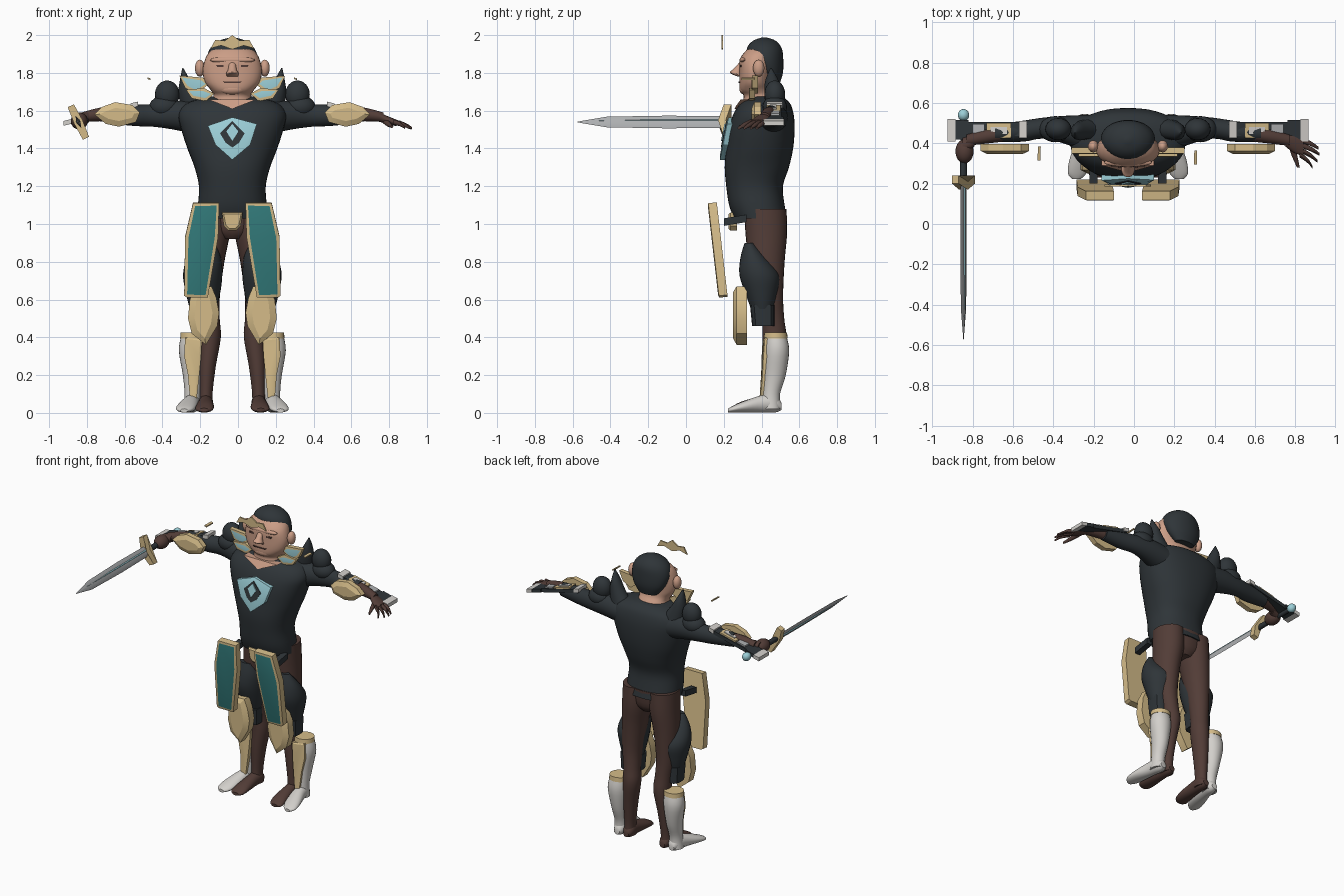
import bpy, bmesh, math
from mathutils import Vector

C = -0.03  # body centre line in x


def mat(name, r, g, b):
    m = bpy.data.materials.new(name)
    m.diffuse_color = (r, g, b, 1)
    return m


BLACK = mat("charcoal", 0.028, 0.035, 0.04)
BROWN = mat("dark_brown", 0.085, 0.046, 0.038)
SKIN = mat("skin", 0.60, 0.34, 0.24)
GOLD = mat("pale_gold", 0.66, 0.50, 0.25)
TEAL = mat("teal", 0.035, 0.21, 0.21)
BLUE = mat("light_blue", 0.33, 0.62, 0.68)
WHITE = mat("off_white", 0.65, 0.63, 0.60)
STEEL = mat("steel", 0.42, 0.43, 0.44)


def finish(name, bm, mats, angle=40):
    bmesh.ops.recalc_face_normals(bm, faces=bm.faces)
    me = bpy.data.meshes.new(name)
    bm.to_mesh(me)
    bm.free()
    ob = bpy.data.objects.new(name, me)
    bpy.context.collection.objects.link(ob)
    for m in mats:
        me.materials.append(m)
    bpy.ops.object.select_all(action='DESELECT')
    ob.select_set(True)
    bpy.context.view_layer.objects.active = ob
    bpy.ops.object.shade_smooth_by_angle(angle=math.radians(angle))
    return ob


def spline(rings, steps):
    out = []
    n = len(rings)
    for i in range(n - 1):
        p = [rings[max(i - 1, 0)], rings[i], rings[i + 1], rings[min(i + 2, n - 1)]]
        for k in range(steps):
            t = k / steps
            out.append([b + 0.5 * t * (c - a + t * (2 * a - 5 * b + 4 * c - d + t * (3 * (b - c) + d - a)))
                        for a, b, c, d in zip(*p)])
    return out + [list(rings[-1])]


def loft(name, rings, m, axis='z', s=1, cx=C, segs=24, steps=4, power=2.0):
    """Rings are (centre a, centre b, position on axis, radius a, radius b)."""
    bm = bmesh.new()
    loops = []
    for a, b, t, ra, rb in spline(rings, steps):
        loop = []
        for i in range(segs):
            w = 2 * math.pi * i / segs
            c, d = math.cos(w), math.sin(w)
            u = a + ra * math.copysign(abs(c) ** (2 / power), c)
            v = b + rb * math.copysign(abs(d) ** (2 / power), d)
            x, y, z = {'z': (u, v, t), 'x': (t, u, v), 'y': (u, t, v)}[axis]
            loop.append(bm.verts.new((cx + s * x, y, z)))
        loops.append(loop)
    for p, q in zip(loops, loops[1:]):
        for i in range(segs):
            j = (i + 1) % segs
            bm.faces.new((p[i], p[j], q[j], q[i]))
    bm.faces.new(loops[0])
    bm.faces.new(loops[-1])
    return finish(name, bm, [m])


def prism(name, pts, depth, m, s=1, cx=C, inset=0, rise=0, inner=None):
    """Plate from a front outline, with an optional inset panel or dome."""
    bm = bmesh.new()
    v = [Vector((cx + s * x, y, z)) for x, y, z in pts]
    d = Vector((s * depth[0], depth[1], depth[2]))
    a = [bm.verts.new(p) for p in v]
    b = [bm.verts.new(p + d) for p in v]
    front = bm.faces.new(a)
    bm.faces.new(b)
    for i in range(len(a)):
        j = (i + 1) % len(a)
        bm.faces.new((a[i], a[j], b[j], b[i]))
    bmesh.ops.recalc_face_normals(bm, faces=bm.faces)
    if inset:
        bmesh.ops.inset_region(bm, faces=[front], thickness=inset, depth=rise)
        if inner:
            front.material_index = 1
    return finish(name, bm, [m, inner] if inner else [m], 25)


def ball(name, c, r, m, s=1, cx=C):
    bm = bmesh.new()
    bmesh.ops.create_uvsphere(bm, u_segments=20, v_segments=12, radius=1)
    for v in bm.verts:
        v.co = (cx + s * (c[0] + v.co.x * r[0]), c[1] + v.co.y * r[1], c[2] + v.co.z * r[2])
    return finish(name, bm, [m])


def flat(pts, y0, slope=0.0, z0=0.0):
    return [(x, y0 + slope * (z - z0), z) for x, z in pts]


# torso tunic and hips
loft("torso", [(0, .395, 1.03, .185, .14), (0, .375, 1.1, .182, .147), (0, .363, 1.2, .177, .15),
               (0, .375, 1.3, .2, .17), (0, .39, 1.4, .238, .177), (0, .4, 1.5, .27, .175),
               (0, .41, 1.58, .285, .16), (0, .42, 1.64, .24, .13), (0, .43, 1.675, .12, .08)],
     BLACK, segs=40, power=2.3)
loft("hips", [(0, .42, .92, .06, .07), (0, .42, .97, .15, .1), (0, .42, 1.08, .175, .11)], BROWN)
prism("chest_emblem", flat([(-.13, 1.52), (0, 1.565), (.13, 1.53), (.095, 1.42), (0, 1.34), (-.09, 1.42)],
                           .212, .2, 1.5), (0, .05, 0), BLUE, inset=.02, rise=.005)
prism("emblem_ring", flat([(-.065, 1.48), (0, 1.545), (.065, 1.48), (.035, 1.43), (0, 1.405), (-.035, 1.43)],
                          .203, .2, 1.5), (0, .01, 0), BLACK)
prism("emblem_gem", flat([(-.032, 1.49), (0, 1.53), (.032, 1.49), (0, 1.44)], .197, .2, 1.5), (0, .009, 0), BLUE)
prism("buckle", flat([(-.055, 1.06), (.055, 1.06), (.045, .99), (.02, .965), (-.02, .965), (-.045, .99)], .235),
      (0, .035, 0), GOLD, inset=.012, rise=.01)

# neck, head and cap
loft("head", [(0, .4, 1.58, .13, .11), (0, .4, 1.64, .115, .1), (0, .39, 1.68, .1, .085), (0, .37, 1.71, .115, .085),
              (0, .365, 1.75, .145, .083), (0, .368, 1.81, .157, .085), (0, .375, 1.87, .145, .09),
              (0, .39, 1.91, .122, .08), (0, .4, 1.94, .08, .06)], SKIN, segs=32, power=2.2)
prism("chest_skin", [(-.13, .29, 1.66), (.13, .29, 1.66), (.04, .265, 1.625), (0, .258, 1.61), (-.04, .265, 1.625)],
      (0, .08, 0), SKIN)
loft("cap", [(0, .46, 1.74, .07, .035), (0, .445, 1.8, .115, .068), (0, .423, 1.87, .134, .092),
             (0, .415, 1.93, .117, .092), (0, .415, 1.97, .07, .06), (0, .415, 1.988, .01, .01)], BLACK, segs=32)
loft("nose", [(0, .3, 1.86, .018, .012), (0, .275, 1.82, .022, .026), (0, .264, 1.8, .032, .032),
              (0, .29, 1.78, .03, .015)], SKIN, segs=12)
ball("brow", (0, .305, 1.868), (.12, .022, .018), SKIN)
ball("chin", (0, .31, 1.715), (.07, .028, .03), SKIN)
prism("mouth", flat([(-.05, 1.754), (.05, 1.754), (.04, 1.747), (-.04, 1.747)], .277), (0, .009, 0), BROWN)
prism("tiara", flat([(-.115, 1.93), (-.09, 1.975), (-.04, 1.97), (0, 2.0), (.04, 1.97), (.09, 1.975), (.115, 1.93),
                     (.06, 1.945), (0, 1.925), (-.06, 1.945)], .187), (0, .01, 0), GOLD)

for s, side in ((-1, "right"), (1, "left")):
    def n(part):
        return side + "_" + part

    # face details
    ball(n("ear"), (.172, .385, 1.825), (.026, .03, .045), SKIN, s)
    prism(n("eye"), flat([(.03, 1.842), (.085, 1.842), (.08, 1.83), (.035, 1.83)], .286), (0, .009, 0), BROWN, s)

    # collar plates and shoulder pieces
    for k, pts in enumerate(([(.125, 1.74), (.155, 1.775), (.28, 1.785), (.25, 1.72), (.19, 1.69)],
                             [(.095, 1.69), (.15, 1.72), (.245, 1.71), (.215, 1.665), (.14, 1.65)])):
        prism(n("collar_plate_%d" % k), flat(pts, .35 - .015 * k), (0, .03, 0), GOLD, s,
              inset=.017, rise=.002, inner=BLUE)
    ball(n("shoulder_pad"), (.345, .47, 1.685), (.065, .055, .075), BLACK, s)
    ball(n("shoulder_cap"), (.36, .47, 1.62), (.08, .065, .06), BLACK, s)
    loft(n("shoulder_spike"), [(.2, .47, 1.62, .075, .05), (.235, .46, 1.7, .05, .045), (.25, .455, 1.76, .028, .035),
                               (.262, .45, 1.825, .003, .004)], BLACK, s=s, segs=12)

    # arm
    loft(n("sleeve"), [(.44, 1.56, .18, .1, .09), (.465, 1.575, .3, .072, .077), (.475, 1.575, .42, .052, .06),
                       (.46, 1.575, .52, .052, .056), (.45, 1.58, .66, .042, .046)], BLACK, 'x', s)
    loft(n("forearm"), [(.45, 1.58, .6, .04, .045), (.435, 1.58, .7, .036, .036), (.415, 1.565, .8, .028, .025)],
         BROWN, 'x', s)
    prism(n("forearm_guard"), flat([(.49, 1.59), (.53, 1.63), (.62, 1.645), (.69, 1.62), (.73, 1.58), (.67, 1.53),
                                    (.6, 1.515), (.51, 1.54)], .362), (0, .035, 0), GOLD, s, inset=.03, rise=.014)

    # bracer along the back of the arm
    def strip(part, u0, u1, y0, y1, lift, m):
        zz = [1.64 - .24 * (u - .5) + lift for u in (u0, u1)]
        prism(n(part), [(u0, y0, zz[0]), (u1, y0, zz[1]), (u1, y1, zz[1]), (u0, y1, zz[0])], (0, 0, -.025), m, s)
    strip("bracer_base", .51, .8, .435, .505, 0, BLACK)
    strip("bracer_hand", .79, .86, .42, .515, 0, BLACK)
    strip("bracer_end", .855, .895, .41, .52, 0, WHITE)
    strip("bracer_rim", .5, .54, .425, .51, .008, WHITE)
    strip("bracer_gold", .58, .7, .425, .5, .01, GOLD)
    strip("bracer_inset", .6, .68, .445, .48, .016, WHITE)
    strip("bracer_panel", .71, .77, .45, .495, .01, STEEL)

    # leg and bare foot
    loft(n("leg"), [(.1, .42, 1.08, .093, .112), (.105, .425, .95, .092, .11), (.122, .427, .8, .08, .095),
                    (.13, .442, .62, .064, .072), (.122, .46, .5, .055, .06), (.117, .468, .4, .056, .063),
                    (.132, .46, .25, .045, .054), (.14, .455, .1, .035, .043), (.14, .455, .02, .038, .048)],
         BROWN, s=s)
    loft(n("foot"), [(.14, .035, .505, .02, .02), (.14, .05, .47, .038, .046), (.142, .046, .4, .04, .043),
                     (.145, .032, .3, .048, .03), (.15, .02, .25, .045, .018), (.15, .015, .23, .025, .01)],
         BROWN, 'y', s)

    # outer boot with gold shin plate
    loft(n("boot"), [(.21, .475, .41, .06, .056), (.215, .48, .33, .068, .066), (.211, .47, .2, .051, .058),
                     (.211, .452, .1, .042, .046), (.215, .45, .02, .044, .05)], WHITE, s=s)
    loft(n("boot_foot"), [(.21, .035, .505, .02, .02), (.21, .05, .47, .04, .048), (.22, .048, .4, .044, .045),
                          (.24, .033, .31, .052, .03), (.252, .02, .25, .045, .018), (.255, .012, .222, .02, .01)],
         WHITE, 'y', s)
    loft(n("boot_rim"), [(.21, .475, .395, .066, .063), (.21, .475, .425, .064, .06)], GOLD, s=s, steps=1)
    prism(n("shin_plate"), [(.16, .41, .39), (.25, .418, .4), (.255, .41, .3), (.235, .405, .2), (.225, .395, .08),
                            (.19, .395, .06), (.175, .402, .2), (.165, .405, .3)], (0, .035, 0), GOLD, s,
          inset=.012, rise=.005)

    # thigh armour, knee strap and knee guard
    loft(n("thigh_armour"), [(.14, .335, .9, .05, .025), (.15, .358, .82, .09, .07), (.157, .388, .73, .104, .105),
                             (.155, .4, .63, .09, .085), (.155, .405, .55, .07, .06)], BLACK, s=s)
    loft(n("knee_strap"), [(.15, .41, .46, .07, .06), (.15, .405, .57, .076, .066)], BLACK, s=s, steps=1, segs=12,
         power=3.5)
    prism(n("knee_guard"), flat([(.085, .61), (.11, .67), (.19, .67), (.225, .6), (.235, .5), (.215, .42), (.14, .36),
                                 (.08, .46), (.07, .53)], .268), (0, .055, 0), GOLD, s, inset=.035, rise=.018)

    # hanging thigh shield
    prism(n("thigh_shield"), flat([(.07, 1.11), (.208, 1.11), (.25, .93), (.255, .62), (.24, .61), (.13, .61),
                                   (.075, .93)], .118, -.115, 1.11), (0, .045, .005), GOLD, s,
          inset=.018, rise=.004, inner=TEAL)
    prism(n("shield_strap"), [(.15, .2, 1.03), (.19, .2, 1.03), (.19, .2, .99), (.15, .2, .99)], (0, .12, .02), BLACK, s)

# loose gold slivers by the shoulders
for k, (x, y) in enumerate(((-.47, .35), (.305, .33))):
    prism("sliver_%d" % k, [(x - .008, y - .035, 1.775), (x + .006, y - .035, 1.77), (x + .008, y + .035, 1.77),
                            (x - .006, y + .035, 1.775)], (0, 0, -.008), GOLD, cx=0)

# open hand
loft("open_palm", [(.412, 1.565, .78, .028, .024), (.4, 1.55, .82, .045, .022), (.385, 1.535, .87, .05, .017)],
     BROWN, 'x')
for k, (u, y) in enumerate(((.945, .375), (.95, .345), (.94, .31), (.915, .28))):
    b = .42 - .025 * k
    loft("finger_%d" % k, [(b, 1.54, .85, .014, .014), ((b + y) / 2, 1.527, (.85 + u) / 2 + .01, .012, .012),
                           (y, 1.508, u, .007, .007)], BROWN, 'x', segs=10)
loft("thumb", [(.81, 1.545, .4, .018, .016), (.825, 1.53, .34, .014, .014), (.845, 1.515, .28, .007, .007)],
     BROWN, 'y', segs=10)

# gripping hand
ball("fist", (-.84, .36, 1.545), (.045, .06, .045), BROWN, cx=0)
loft("wrist", [(.415, 1.565, .76, .03, .027), (.385, 1.55, .82, .045, .035)], BROWN, 'x', -1)

# sword pointing forward, rolled about its length
parts = [
    loft("blade", [(0, 0, .2, .012, .034), (0, 0, -.1, .012, .037), (0, 0, -.42, .01, .031), (0, 0, -.575, .001, .002)],
         STEEL, 'y', cx=0, segs=4, steps=1),
    loft("blade_core", [(0, .006, .2, .014, .014), (0, .006, -.2, .0135, .013), (0, .004, -.46, .008, .004)],
         BLUE, 'y', cx=0, segs=4, steps=1),
    prism("sword_guard", [(-.018, .2, .095), (.018, .2, .095), (.024, .17, 0), (.018, .2, -.095), (-.018, .2, -.095),
                          (-.024, .17, 0)], (0, .04, 0), GOLD, cx=0),
    loft("sword_grip", [(0, 0, .2, .017, .02), (0, 0, .52, .015, .017)], BLACK, 'y', cx=0, segs=12, steps=1),
    ball("pommel", (0, .54, 0), (.028, .03, .03), BLUE, cx=0)]
for ob in parts:
    ob.location = (-.845, 0, 1.54)
    ob.rotation_euler = (0, math.radians(-25), 0)
